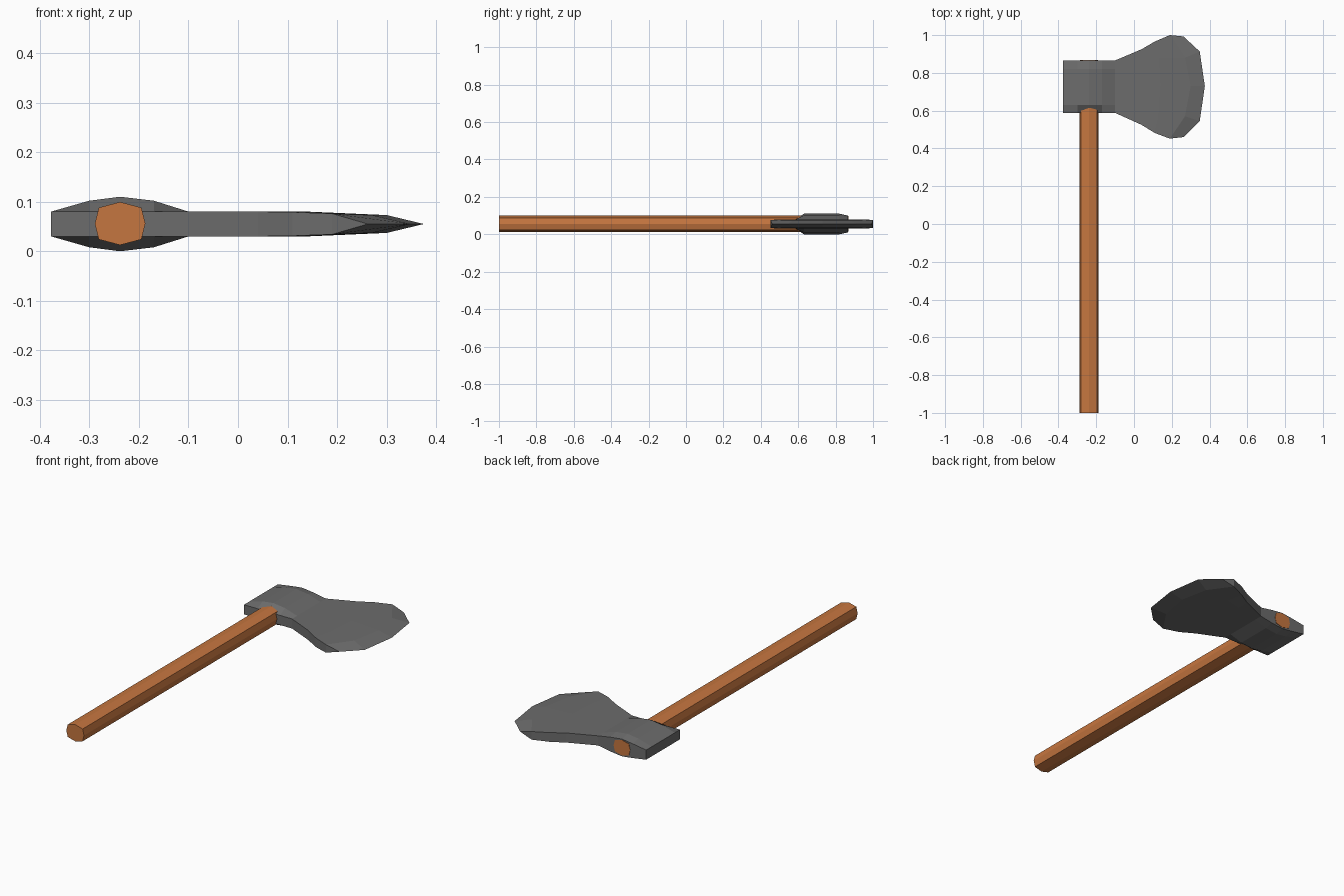
import bpy, bmesh

if "Cube" in bpy.data.objects:
    bpy.data.objects.remove(bpy.data.objects["Cube"])

ZC = 0.055


def finish(bm, name, color=None):
    bmesh.ops.recalc_face_normals(bm, faces=bm.faces)
    mesh = bpy.data.meshes.new(name)
    bm.to_mesh(mesh)
    bm.free()
    obj = bpy.data.objects.new(name, mesh)
    bpy.context.collection.objects.link(obj)
    if color:
        mat = bpy.data.materials.new(name + "_material")
        mat.diffuse_color = color
        mat.use_nodes = True
        mat.node_tree.nodes["Principled BSDF"].inputs["Base Color"].default_value = mat.diffuse_color
        mesh.materials.append(mat)
    return obj


# Handle: eight-sided shaft, slightly narrower inside the head
section = [(0, .0435), (.043, .032), (.051, 0), (.043, -.032),
           (0, -.0435), (-.043, -.032), (-.051, 0), (-.043, .032)]
bm = bmesh.new()
rings = [[bm.verts.new((-.238 + x * s, y, ZC + .001 + z * s)) for x, z in section]
         for y, s in ((-1, 1), (.63, 1), (.868, .93))]
for a, b in zip(rings, rings[1:]):
    for i in range(8):
        j = (i + 1) % 8
        bm.faces.new((a[i], a[j], b[j], b[i]))
bm.faces.new(rings[0])
bm.faces.new(rings[-1])
finish(bm, "handle", (.56, .18, .05, 1))

# Axe head: columns of five points (x, y, half thickness) from poll to edge
ys = (.588, .63, .73, .82, .866)
columns = []
for x, front, bulge, back in ((-.377, .025, .025, .025), (-.3, .025, .047, .037),
                              (-.238, .025, .055, .045), (-.17, .025, .047, .037),
                              (-.1, .025, .025, .025)):
    columns.append([(x, y, t) for y, t in zip(ys, (front, bulge, bulge, bulge, back))])
columns += [
    [(.04, .525, .025), (.04, .59, .025), (.04, .73, .025), (.04, .86, .025), (.04, .925, .025)],
    [(.11, .482, .024), (.13, .57, .025), (.14, .73, .025), (.13, .88, .025), (.11, .966, .024)],
    [(.19, .452, .021), (.27, .57, .018), (.30, .73, .018), (.27, .88, .018), (.19, 1.0, .021)],
    [(.262, .46, 0), (.348, .545, 0), (.375, .73, 0), (.348, .913, 0), (.262, .993, 0)],
]
bm = bmesh.new()
upper = [[bm.verts.new((x, y, ZC + t)) for x, y, t in col] for col in columns]
lower = [[bm.verts.new((x, y, ZC - t)) for x, y, t in col] for col in columns]
last = len(columns) - 1
for i in range(last):
    for g in (upper, lower):
        for j in range(4):
            bm.faces.new((g[i][j], g[i + 1][j], g[i + 1][j + 1], g[i][j + 1]))
    for j in (0, 4):
        bm.faces.new((upper[i][j], upper[i + 1][j], lower[i + 1][j], lower[i][j]))
bm.faces.new(upper[0] + lower[0][::-1])
bmesh.ops.remove_doubles(bm, verts=bm.verts, dist=.0005)
finish(bm, "axe_head", (.15, .15, .15, 1))
